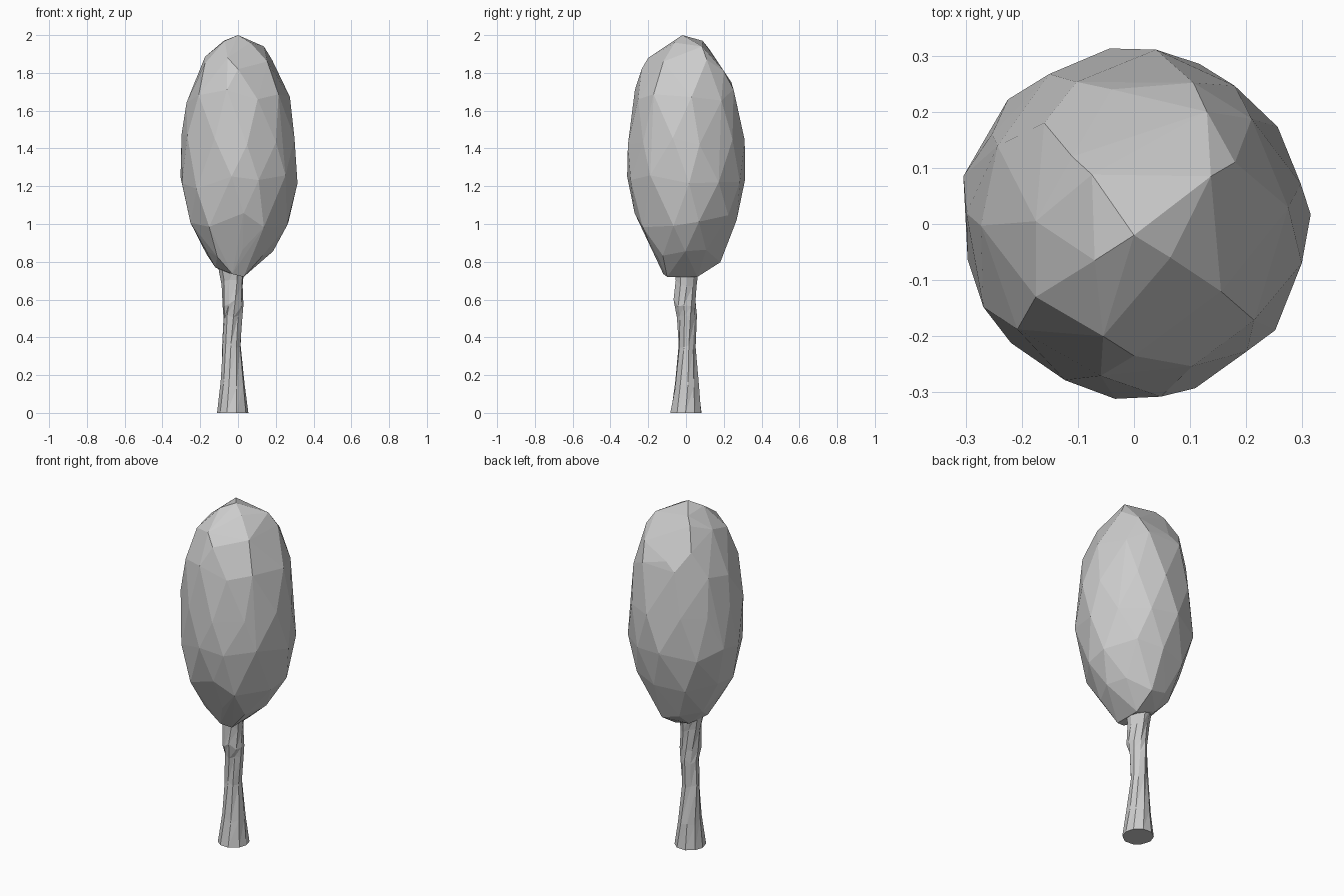
import bpy, bmesh, math, random

random.seed(7)


def finish(bm, name):
    bmesh.ops.recalc_face_normals(bm, faces=bm.faces[:])
    mesh = bpy.data.meshes.new(name)
    bm.to_mesh(mesh)
    bm.free()
    obj = bpy.data.objects.new(name, mesh)
    bpy.context.collection.objects.link(obj)
    return obj


def ring(cx, cy, z, rx, ry, sides, turn=0.0, jr=0.0, ja=0.0, jz=0.0):
    pts = []
    for i in range(sides):
        a = 2 * math.pi * (i + turn + random.uniform(-ja, ja)) / sides
        k = 1 + random.uniform(-jr, jr)
        pts.append((cx + rx * k * math.cos(a), cy + ry * k * math.sin(a),
                    z + random.uniform(-jz, jz)))
    return pts


# trunk: gnarled, slightly twisted stack of rings, flared at both ends
bm = bmesh.new()
sides = 10
trunk_rings = [  # cx, cy, z, rx, ry, twist, roughness
    (-0.028, 0.000, 0.00, 0.083, 0.086, 0.0, 0.00),
    (-0.028, 0.005, 0.15, 0.064, 0.066, 0.1, 0.05),
    (-0.032, 0.002, 0.35, 0.050, 0.045, 0.4, 0.10),
    (-0.029, 0.003, 0.50, 0.050, 0.051, 0.6, 0.10),
    (-0.026, -0.003, 0.58, 0.057, 0.060, 0.9, 0.10),
    (-0.031, 0.000, 0.69, 0.057, 0.057, 1.1, 0.08),
    (-0.038, 0.000, 0.80, 0.075, 0.070, 1.2, 0.05),
]
prev = None
for n, (cx, cy, z, rx, ry, turn, rough) in enumerate(trunk_rings):
    jz = 0.02 if 0 < n < 6 else 0
    cur = [bm.verts.new(p) for p in
           ring(cx, cy, z, rx, ry, sides, turn, rough, 0.12, jz)]
    if prev:
        for i in range(sides):
            j = (i + 1) % sides
            bm.faces.new((prev[i], prev[j], cur[j]))
            bm.faces.new((prev[i], cur[j], cur[i]))
    else:
        bm.faces.new(cur[::-1])
    prev = cur
bm.faces.new(prev)
finish(bm, "trunk")

# foliage: hull around jittered, staggered rings plus the crown points
bm = bmesh.new()
crown = [
    (0.0, -0.02, 2.0), (-0.075, 0.088, 1.97), (-0.07, -0.065, 1.97),
    (0.137, 0.085, 1.94), (0.065, -0.06, 1.96), (0.18, 0.11, 1.87),
    (-0.175, 0.005, 1.885), (0.155, -0.12, 1.86), (-0.055, -0.2, 1.88),
    (-0.175, -0.13, 1.85), (0.0, -0.235, 1.82), (-0.11, 0.12, 1.93),
    (-0.04, 0.24, 1.75), (0.13, 0.2, 1.81), (-0.16, 0.18, 1.81),
]
points = list(crown)
for z, r, n, turn in [(1.68, 0.278, 10, 0.0), (1.45, 0.307, 11, 0.5),
                      (1.22, 0.309, 11, 0.0), (1.02, 0.27, 10, 0.5),
                      (0.83, 0.182, 9, 0.0)]:
    points += ring(0, 0, z, r, r, n, turn, 0.025, 0.18, 0.04)
# underside, lower towards the right
points += [(0.03, -0.10, 0.72), (0.03, 0.06, 0.72), (-0.03, -0.12, 0.735),
           (-0.12, -0.03, 0.77), (-0.08, 0.08, 0.75)]
verts = [bm.verts.new(p) for p in points]
hull = bmesh.ops.convex_hull(bm, input=verts)
bmesh.ops.delete(bm, geom=[v for v in bm.verts if not v.link_faces],
                 context='VERTS')
finish(bm, "foliage")
